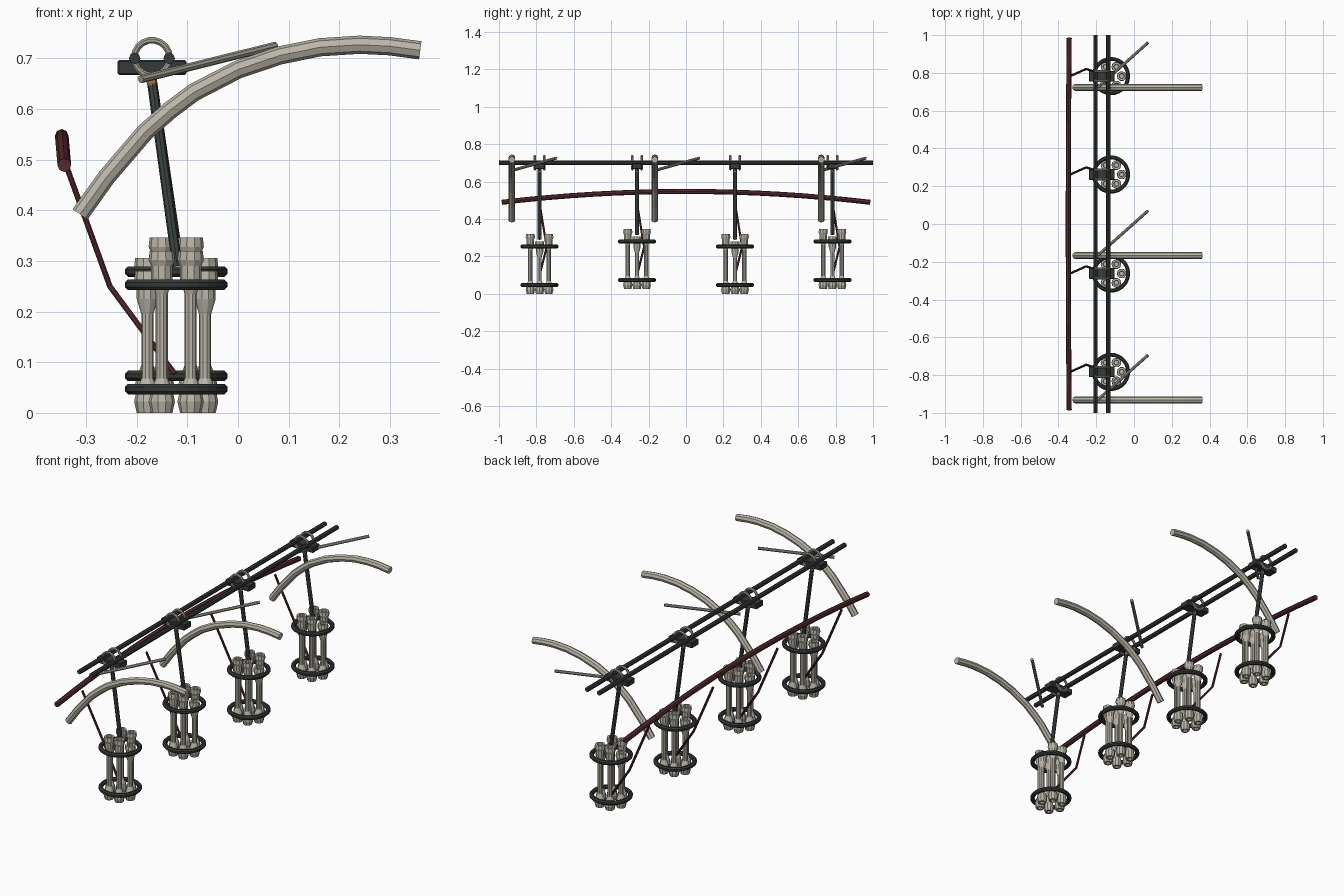
import bpy, bmesh, math
from mathutils import Matrix, Vector

if "Cube" in bpy.data.objects:
    bpy.data.objects.remove(bpy.data.objects["Cube"])


def material(name, rgb):
    m = bpy.data.materials.new(name)
    m.use_nodes = True
    m.diffuse_color = (*rgb, 1)
    m.node_tree.nodes["Principled BSDF"].inputs["Base Color"].default_value = (*rgb, 1)
    return m


PALE = material("pale_stone", (0.50, 0.47, 0.40))
GREY = material("weathered_grey", (0.38, 0.36, 0.31))
DARK = material("dark_iron", (0.035, 0.042, 0.040))
GREEN = material("green_iron", (0.050, 0.064, 0.057))
RED = material("dark_red", (0.10, 0.024, 0.032))
BRASS = material("brass", (0.35, 0.19, 0.05))


def add(name, mesh, mat, loc=(0, 0, 0)):
    ob = bpy.data.objects.new(name, mesh)
    ob.location = loc
    bpy.context.collection.objects.link(ob)
    if not mesh.materials:
        mesh.materials.append(mat)
    return ob


def tube(name, points, radius, mat):
    """Eight-sided capped tube along a path."""
    cu = bpy.data.curves.new(name, "CURVE")
    cu.dimensions = "3D"
    cu.bevel_depth = radius
    cu.bevel_resolution = 2
    cu.use_fill_caps = True
    sp = cu.splines.new("POLY")
    sp.points.add(len(points) - 1)
    for p, co in zip(sp.points, points):
        p.co = (*co, 1)
    tmp = bpy.data.objects.new(name + "_path", cu)
    bpy.context.collection.objects.link(tmp)
    dg = bpy.context.evaluated_depsgraph_get()
    mesh = bpy.data.meshes.new_from_object(tmp.evaluated_get(dg))
    bpy.data.objects.remove(tmp)
    mesh.name = name
    for poly in mesh.polygons:
        poly.use_smooth = False
    mesh.materials.clear()
    return add(name, mesh, mat)


def lathe(bm, profile, sides, closed=False, at=(0, 0, 0)):
    """Turn an (r, z) profile about z; an open profile gets end caps."""
    rings = [[bm.verts.new(Vector(at) + Vector((r * math.cos(a), r * math.sin(a), z)))
              for a in (math.tau * i / sides for i in range(sides))] for r, z in profile]
    pairs = list(zip(rings, rings[1:]))
    if closed:
        pairs.append((rings[-1], rings[0]))
    else:
        bm.faces.new(rings[0][::-1])
        bm.faces.new(rings[-1])
    for lo, hi in pairs:
        for i in range(sides):
            j = (i + 1) % sides
            bm.faces.new((lo[i], lo[j], hi[j], hi[i]))


def finish(bm, name):
    bmesh.ops.recalc_face_normals(bm, faces=bm.faces)
    mesh = bpy.data.meshes.new(name)
    bm.to_mesh(mesh)
    bm.free()
    return mesh


def ring_mesh(name, major, minor, sides, turn=None):
    bm = bmesh.new()
    circle = [(major + minor * math.cos(math.tau * k / 8 + 0.39),
               minor * math.sin(math.tau * k / 8 + 0.39)) for k in range(8)]
    lathe(bm, circle, sides, closed=True)
    if turn:
        bmesh.ops.transform(bm, matrix=turn, verts=bm.verts)
    return finish(bm, name)


# Six flared pipes in a circle, the two outer ones shorter
bm = bmesh.new()
for k in range(6):
    a = math.tau * k / 6
    top = 0.28 if k % 3 == 0 else 0.32
    profile = [(0.011, 0.02), (0.012, 0), (0.021, 0), (0.026, 0.022), (0.021, 0.045),
               (0.012, 0.068), (0.012, top - 0.085), (0.021, top - 0.055),
               (0.021, top - 0.03), (0.026, top - 0.018), (0.024, top),
               (0.014, top), (0.012, top - 0.02)]
    lathe(bm, profile, 10, at=(0.057 * math.cos(a), 0.057 * math.sin(a), 0))
pipes = finish(bm, "pipe_bundle")
band = ring_mesh("band", 0.091, 0.0112, 28)
clamp = ring_mesh("clamp_ring", 0.035, 0.007, 18, Matrix.Rotation(math.pi / 2, 4, "X"))

# Clamp block and brass pin
bm = bmesh.new()
bmesh.ops.create_cube(bm, size=1, matrix=Matrix.Diagonal((0.136, 0.056, 0.029, 1)))
bmesh.ops.bevel(bm, geom=bm.edges[:], offset=0.003, segments=1, affect="EDGES")
block = finish(bm, "clamp_block")
bm = bmesh.new()
bmesh.ops.create_uvsphere(bm, u_segments=10, v_segments=6, radius=0.011)
pin = finish(bm, "brass_pin")

# Twin overhead rails
for side, x in (("right", -0.204), ("left", -0.136)):
    tube(side + "_rail", [(x, -1, 0.70), (x, 1, 0.70)], 0.0115, DARK)

# Hanging pipe bundles, alternately low and high
CX, HX = -0.122, -0.17
for n, (y, lift) in enumerate(((-0.783, 0), (-0.262, 0.026), (0.262, 0), (0.783, 0.026)), 1):
    add(f"pipe_bundle_{n}", pipes, PALE, (CX, y, lift))
    for label, z in (("lower", 0.047), ("upper", 0.253)):
        add(f"{label}_band_{n}", band, DARK, (CX, y, z + lift))
    add(f"clamp_block_{n}", block, DARK, (HX, y, 0.682))
    for label, dy in (("front", -0.025), ("back", 0.025)):
        add(f"{label}_clamp_ring_{n}", clamp, GREY, (HX, y + dy, 0.701))
    add(f"brass_pin_{n}", pin, BRASS, (HX, y, 0.652))
    tube(f"hanger_rod_{n}", [(HX - 0.002, y, 0.67), (CX + 0.002, y, 0.29 + lift)], 0.01, GREEN)
    tube(f"pull_cord_{n}", [(-0.338, y, 0.485), (-0.253, y + 0.038, 0.25),
                            (-0.125, y - 0.005, 0.077)], 0.006, RED)

# Bowed red handrail
rail = []
for i in range(17):
    t = i / 8 - 1
    rail.append((-0.343 - 0.005 * (1 - t * t), 0.985 * t, 0.489 + 0.058 * (1 - t * t)))
tube("bowed_handrail", rail, 0.0135, RED)

# Large curved ribs, each with a thin straight branch
ARC = [(-0.312, 0.392), (-0.26, 0.465), (-0.183, 0.555), (-0.135, 0.597), (-0.087, 0.633),
       (0, 0.678), (0.083, 0.706), (0.162, 0.722), (0.24, 0.727), (0.30, 0.724), (0.36, 0.716)]
for n, y in enumerate((-0.931, -0.167, 0.723), 1):
    tube(f"curved_rib_{n}", [(x, y, z) for x, z in ARC], 0.018, PALE)
    tube(f"thin_branch_{n}", [(-0.192, y, 0.659), (0.074, y + 0.237, 0.725)], 0.008, GREY)
